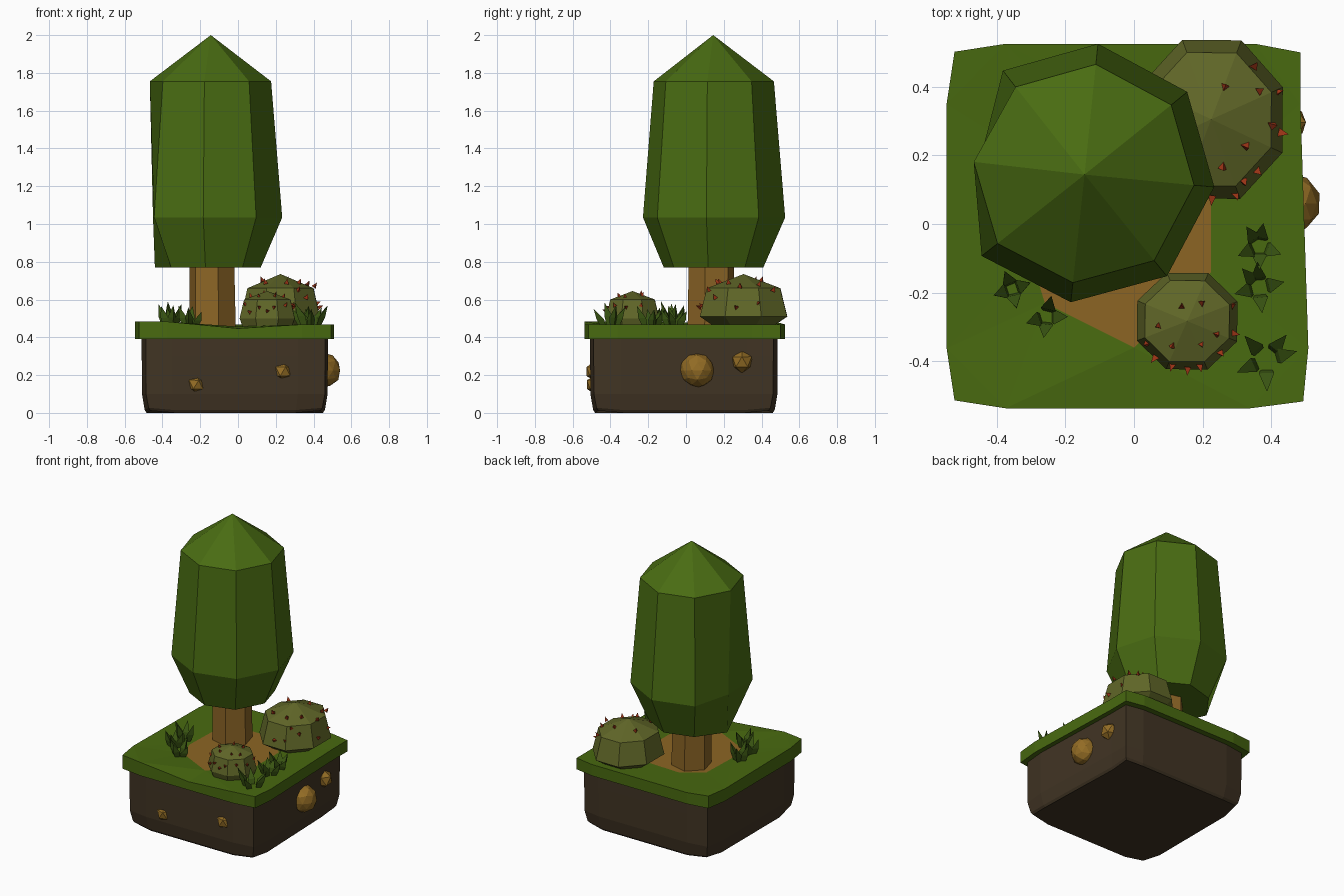
import bpy, bmesh, math, random
from mathutils import Vector

if "Cube" in bpy.data.objects:
    bpy.data.objects.remove(bpy.data.objects["Cube"])

random.seed(4)


def material(name, rgb):
    m = bpy.data.materials.new(name)
    m.diffuse_color = (*rgb, 1)
    m.use_nodes = True
    m.node_tree.nodes["Principled BSDF"].inputs["Base Color"].default_value = m.diffuse_color
    return m


GRASS = material("grass green", (0.065, 0.142, 0.005))
LEAF = material("leaf green", (0.067, 0.150, 0.006))
BLADE = material("blade green", (0.042, 0.092, 0.006))
DIRT = material("dark soil", (0.052, 0.034, 0.017))
PATH = material("bare earth", (0.262, 0.130, 0.017))
WOOD = material("trunk brown", (0.262, 0.130, 0.019))
ROCK = material("ochre rock", (0.290, 0.150, 0.018))
BUSH = material("olive bush", (0.118, 0.135, 0.021))
THORN = material("red thorn", (0.340, 0.035, 0.008))


def finish(name, bm, *mats):
    bmesh.ops.recalc_face_normals(bm, faces=bm.faces[:])
    me = bpy.data.meshes.new(name)
    bm.to_mesh(me)
    bm.free()
    for m in mats:
        me.materials.append(m)
    ob = bpy.data.objects.new(name, me)
    bpy.context.collection.objects.link(ob)
    return ob


def loft(bm, rings, apex=None):
    """Skin a stack of point rings, with a flat base and a flat or pointed top."""
    vs = [[bm.verts.new(p) for p in r] for r in rings]
    n = len(vs[0])
    for a, b in zip(vs, vs[1:]):
        for i in range(n):
            bm.faces.new((a[i], a[(i + 1) % n], b[(i + 1) % n], b[i]))
    bm.faces.new(vs[0][::-1])
    if apex:
        t = bm.verts.new(apex)
        for i in range(n):
            bm.faces.new((vs[-1][i], vs[-1][(i + 1) % n], t))
    return vs


def circle(cx, cy, rx, ry, z, n, phase):
    return [(cx + rx * math.cos(phase + math.tau * i / n),
             cy + ry * math.sin(phase + math.tau * i / n), z) for i in range(n)]


# Square outline with bent corners: x, y, top height
OUTLINE = [(-0.523, -0.514, 0.483), (-0.374, -0.537, 0.483), (0, -0.537, 0.447),
           (0.339, -0.537, 0.468), (0.493, -0.517, 0.468), (0.508, -0.362, 0.468),
           (0.485, 0.35, 0.468), (0.485, 0.50, 0.468), (0.353, 0.525, 0.468),
           (-0.374, 0.525, 0.468), (-0.523, 0.502, 0.475), (-0.546, 0.35, 0.475),
           (-0.546, -0.362, 0.483)]
PATCH = [(-0.26, -0.23), (0, -0.36), (0.225, -0.14), (0.225, 0.12),
         (0.10, 0.28), (-0.15, 0.29), (-0.29, 0.19), (-0.30, -0.10)]

# Turf slab with a bare patch let into its top
bm = bmesh.new()
low, top = loft(bm, [[(x, y, 0.39) for x, y, z in OUTLINE], OUTLINE])
inner = [bm.verts.new((x, y, 0.457)) for x, y in PATCH]
patch = bm.faces.new(inner)
patch.material_index = 1
rim = [bm.edges.get((l[i - 1], l[i])) for l in (top, inner) for i in range(len(l))]
bmesh.ops.triangle_fill(bm, edges=rim, normal=(0, 0, 1), use_beauty=True)
finish("turf_slab", bm, GRASS, PATH)


# Soil block under the turf
def soil_ring(s, z, lift=0.0):
    ring = []
    for x, y, _ in OUTLINE:
        corner = abs(x) > 0.45 and abs(y) > 0.45
        ring.append((-0.017 + s * (x + 0.019), -0.011 + s * (y + 0.006), z + lift * corner))
    return ring


bm = bmesh.new()
loft(bm, [soil_ring(0.885, 0.0, 0.012), soil_ring(0.905, 0.015, 0.012), soil_ring(0.932, 0.10),
          soil_ring(0.935, 0.30), soil_ring(0.935, 0.395)])
finish("soil_block", bm, DIRT)

# Rocks stuck in the soil: position, radius, subdivision
for i, (x, y, z, r, sub) in enumerate([(0.45, 0.06, 0.225, 0.094, 2), (0.447, 0.296, 0.27, 0.062, 1),
                                       (-0.222, -0.482, 0.15, 0.052, 1), (0.238, -0.482, 0.22, 0.054, 1)]):
    bm = bmesh.new()
    bmesh.ops.create_icosphere(bm, subdivisions=sub, radius=r)
    for v in bm.verts:
        v.co = v.co * random.uniform(0.94, 1.02) + Vector((x, y, z))
    finish(f"rock_{i + 1}", bm, ROCK)

# Tree trunk
bm = bmesh.new()
loft(bm, [circle(-0.135, 0.132, 0.128, 0.128, 0.43, 6, math.radians(45)),
          circle(-0.138, 0.134, 0.122, 0.124, 0.80, 6, math.radians(45))])
finish("tree_trunk", bm, WOOD)

# Tree crown: one eight-sided outline scaled at each level, left corner kept upright
CROWN = [(-0.382, 0.447), (-0.105, 0.525), (0.155, 0.385), (0.234, 0.108),
         (0.096, -0.152), (-0.184, -0.228), (-0.444, -0.093), (-0.45, 0.181)]


def crown_ring(s, left_x, z):
    ring = [(-0.145 + s * (x + 0.145), 0.14 + s * (y - 0.14), z) for x, y in CROWN]
    ring[7] = (left_x, 0.181, z)
    return ring


bm = bmesh.new()
loft(bm, [crown_ring(0.70, -0.44, 0.77), crown_ring(1.0, -0.45, 1.035),
          crown_ring(0.845, -0.467, 1.755)], apex=(-0.144, 0.144, 2.0))
finish("tree_crown", bm, LEAF)


# Bushes: levels are (radius factor, height); thorns are (angle, radius factor, height)
def bush(name, c, r, levels, peak, thorns, size):
    bm = bmesh.new()
    ph = math.radians(22)
    loft(bm, [circle(*c, r[0] * f, r[1] * f, z, 8, ph) for f, z in levels], apex=(*c, peak))
    finish(name, bm, BUSH)
    bm = bmesh.new()
    for a, f, z in thorns:
        a = math.radians(a)
        p = Vector((c[0] + r[0] * f * math.cos(a), c[1] + r[1] * f * math.sin(a), z))
        d = Vector((math.cos(a) * f, math.sin(a) * f, 0.35 if f > 0.88 else 1.2)).normalized()
        u = d.orthogonal().normalized()
        w = d.cross(u)
        k = random.uniform(0, 2)
        base = [p - d * 0.006 + (u * math.cos(k + math.tau * j / 3) + w * math.sin(k + math.tau * j / 3)) * size
                for j in range(3)]
        loft(bm, [base], apex=p + d * size * 1.6)
    finish(name + "_thorns", bm, THORN)


bush("large_bush", (0.225, 0.305), (0.225, 0.25),
     [(0.62, 0.45), (1.0, 0.51), (0.84, 0.66)], 0.735,
     [(65, 0.42, 0.70), (28, 0.72, 0.68), (-35, 0.55, 0.69), (-75, 0.58, 0.69), (-5, 0.8, 0.67),
      (150, 0.5, 0.70), (-125, 0.62, 0.69), (-60, 0.84, 0.65), (20, 0.90, 0.58), (-10, 0.92, 0.56),
      (-45, 0.86, 0.61), (-90, 0.92, 0.56), (-70, 0.92, 0.57), (48, 0.84, 0.65)], 0.015)
bush("small_bush", (0.155, -0.283), (0.158, 0.152),
     [(0.85, 0.44), (1.0, 0.50), (0.84, 0.60)], 0.645,
     [(110, 0.3, 0.632), (52, 0.45, 0.625), (190, 0.55, 0.617), (-25, 0.6, 0.615), (-60, 0.52, 0.617),
      (-120, 0.55, 0.617), (-150, 0.86, 0.575), (-108, 0.90, 0.56), (-75, 0.90, 0.56), (-45, 0.88, 0.57),
      (-15, 0.90, 0.56), (-130, 0.93, 0.535), (-90, 0.93, 0.54), (20, 0.88, 0.57)], 0.012)


# Grass tufts: leaning three-sided blades, wider in the middle
def tuft(name, x, y, count, spread, height):
    bm = bmesh.new()
    for i in range(count):
        a = math.tau * i / count + random.uniform(-0.4, 0.4)
        out = Vector((math.cos(a), math.sin(a), 0))
        h = height * random.uniform(0.75, 1.1)
        p = Vector((x, y, 0.45)) + out * spread * 0.45
        rings = []
        for f, lean, w in ((0, 0, 0.016), (0.45, 0.25, 0.026)):
            q = p + out * spread * lean + Vector((0, 0, h * f))
            rings.append([q + Vector((math.cos(a + math.tau * j / 3), math.sin(a + math.tau * j / 3), 0)) * w
                          for j in range(3)])
        loft(bm, rings, apex=p + out * spread * 0.8 + Vector((0, 0, h)))
    finish(name, bm, BLADE)


for i, t in enumerate([(0.365, -0.065, 5, 0.055, 0.11), (0.365, -0.185, 5, 0.06, 0.11),
                       (0.385, -0.395, 5, 0.075, 0.13), (-0.355, -0.19, 4, 0.045, 0.12),
                       (-0.255, -0.27, 4, 0.05, 0.11), (-0.36, -0.07, 4, 0.05, 0.13)]):
    tuft(f"grass_tuft_{i + 1}", *t)
